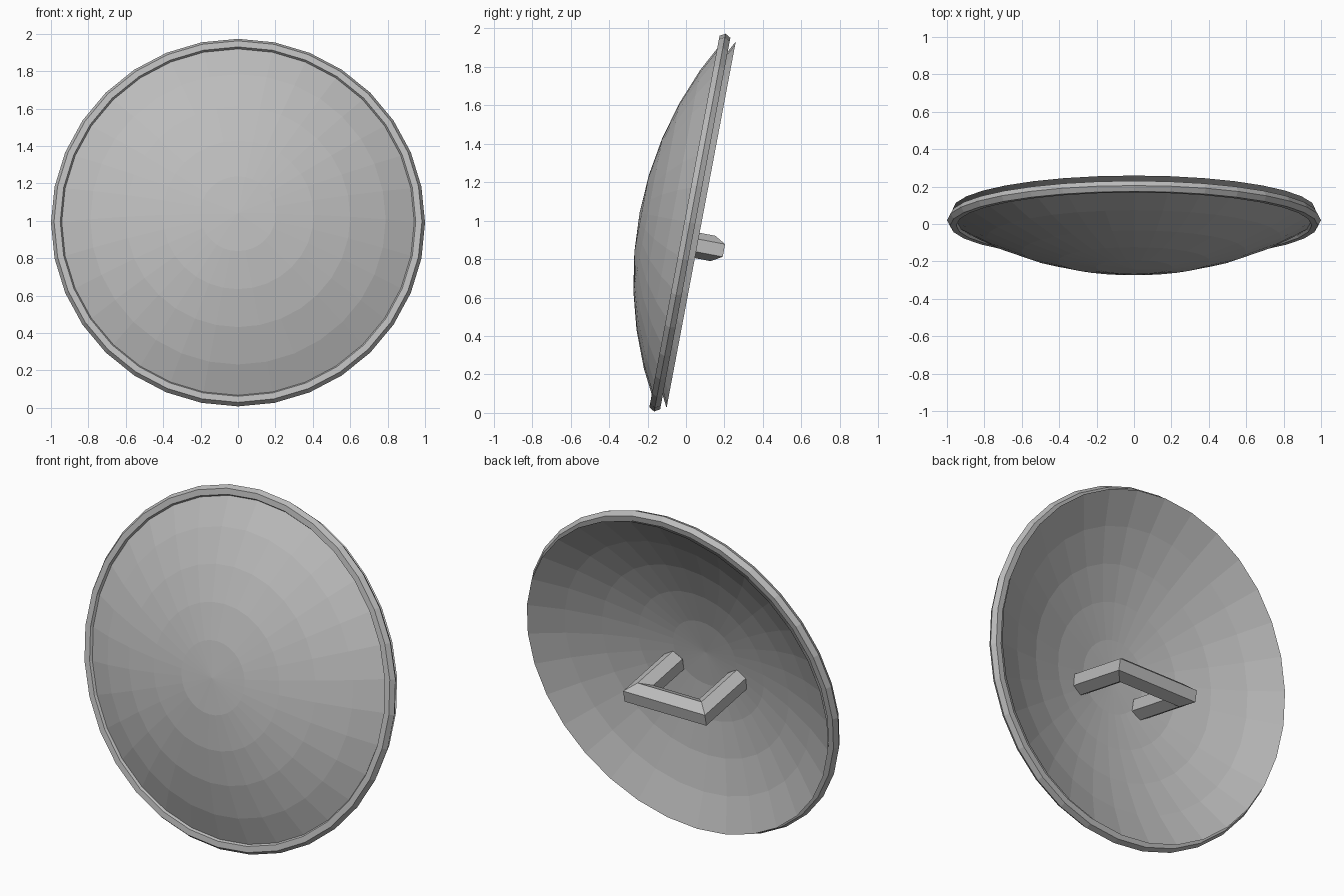
import bpy, bmesh, math
from mathutils import Matrix, Vector

cube = bpy.data.objects.get("Cube")
if cube:
    bpy.data.objects.remove(cube, do_unlink=True)

SIDES = 32
TILT = Matrix.Translation((0, 0.02, 0.99)) @ Matrix.Rotation(math.radians(-10.7), 4, 'X')

grey = bpy.data.materials.new("plain grey")
grey.use_nodes = True
colour = (0.5, 0.5, 0.5, 1)
grey.diffuse_color = colour
grey.node_tree.nodes["Principled BSDF"].inputs["Base Color"].default_value = colour


def finish(name, bm):
    bmesh.ops.remove_doubles(bm, verts=bm.verts, dist=1e-5)
    bmesh.ops.recalc_face_normals(bm, faces=bm.faces)
    mesh = bpy.data.meshes.new(name)
    bm.to_mesh(mesh)
    bm.free()
    mesh.materials.append(grey)
    obj = bpy.data.objects.new(name, mesh)
    obj.matrix_world = TILT
    bpy.context.collection.objects.link(obj)
    return obj


def revolve(name, profile, closed=False):
    """Spin (radius, depth) points around the shield's front-to-back axis."""
    bm = bmesh.new()
    verts = [bm.verts.new((0, y, r)) for r, y in profile]
    pairs = list(zip(verts, verts[1:]))
    if closed:
        pairs.append((verts[-1], verts[0]))
    edges = [bm.edges.new(p) for p in pairs]
    bmesh.ops.spin(bm, geom=verts + edges, cent=(0, 0, 0), axis=(0, 1, 0),
                   angle=math.tau, steps=SIDES)
    return finish(name, bm)


# Two nested domes: the front face and the hollow back
BALL, EDGE, BANDS = 1.9, 0.97, 5
span = math.asin(EDGE / BALL)
rise = BALL * math.cos(span)


def dome(name, back):
    angles = [span * i / BANDS for i in range(BANDS + 1)]
    revolve(name, [(BALL * math.sin(a), back + rise - BALL * math.cos(a)) for a in angles])


dome("front_dome", 0.0)
dome("back_dome", 0.06)

# Six-sided rim
RIM, TUBE = 0.967, 0.033
revolve("rim", [(RIM + TUBE * math.cos(math.tau * i / 6), TUBE * math.sin(math.tau * i / 6))
                for i in range(6)], closed=True)

# Handle: a six-sided bar swept along a mitred U path
HALF, BACK, LOW, THICK = 0.207, 0.143, -0.11, 0.067
path = [Vector((HALF, -0.19, LOW)), Vector((HALF, BACK, LOW)),
        Vector((-HALF, BACK, LOW)), Vector((-HALF, -0.19, LOW))]
up = Vector((0, 0, 1))
bm = bmesh.new()
rings = []
for i, p in enumerate(path):
    before = (p - path[i - 1]).normalized() if i else (path[1] - p).normalized()
    after = (path[i + 1] - p).normalized() if i < 3 else before
    along = (before + after).normalized()
    side = along.cross(up) / along.dot(before)
    rings.append([bm.verts.new(p + THICK * (up * math.cos(a) + side * math.sin(a)))
                  for a in (math.tau * k / 6 for k in range(6))])
for a, b in zip(rings, rings[1:]):
    for k in range(6):
        n = (k + 1) % 6
        bm.faces.new((a[k], a[n], b[n], b[k]))
bm.faces.new(rings[0])
bm.faces.new(rings[-1])
finish("handle", bm)
